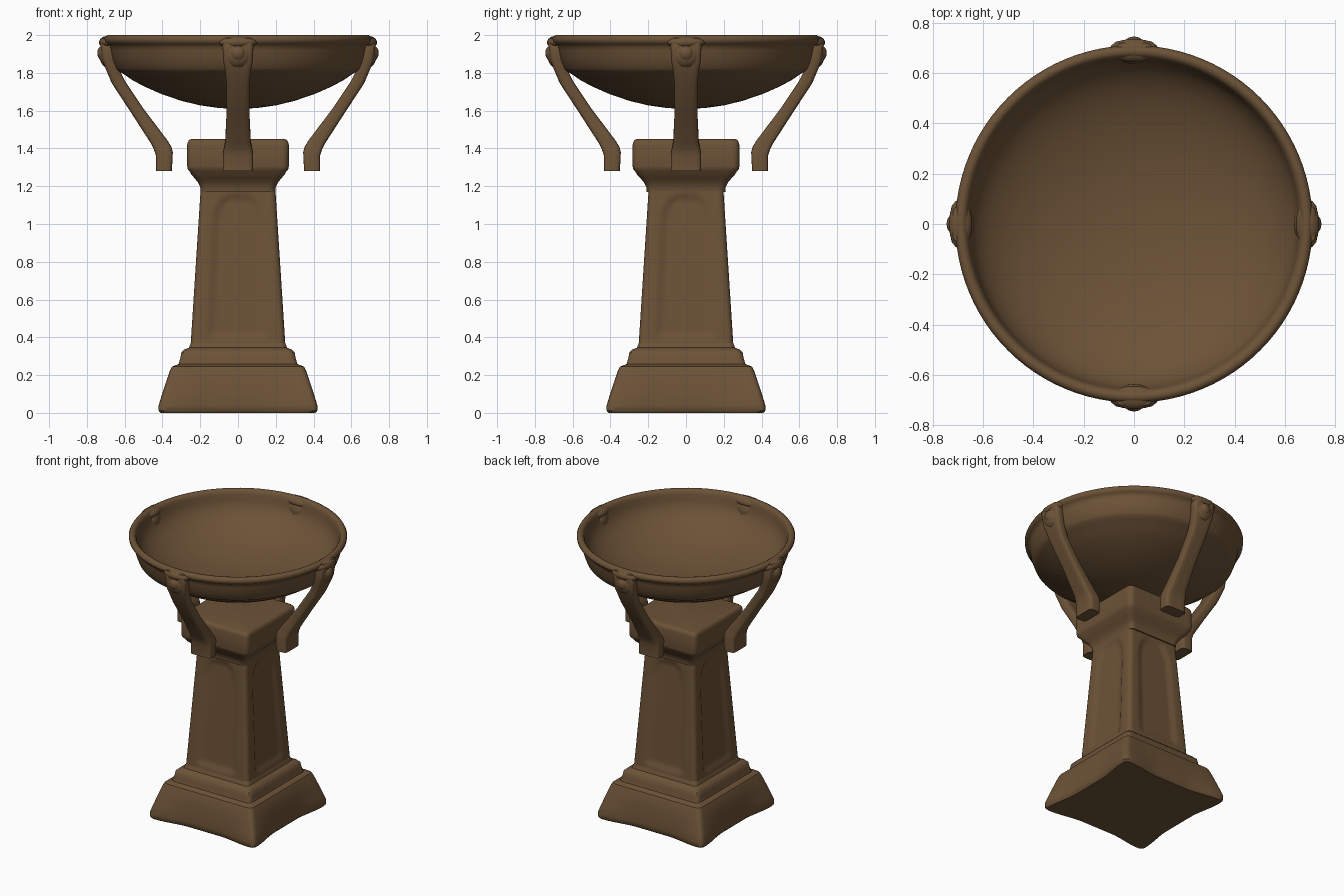
import bpy, bmesh, math
from mathutils import Vector, Matrix

if "Cube" in bpy.data.objects:
    bpy.data.objects.remove(bpy.data.objects["Cube"])

bronze = bpy.data.materials.new("brown bronze")
bronze.diffuse_color = (0.15, 0.085, 0.038, 1)
bronze.use_nodes = True
bronze.node_tree.nodes["Principled BSDF"].inputs["Base Color"].default_value = bronze.diffuse_color


def finish(name, bm, angle=40):
    bmesh.ops.recalc_face_normals(bm, faces=bm.faces)
    me = bpy.data.meshes.new(name)
    bm.to_mesh(me)
    bm.free()
    me.materials.append(bronze)
    ob = bpy.data.objects.new(name, me)
    bpy.context.collection.objects.link(ob)
    bpy.ops.object.select_all(action='DESELECT')
    ob.select_set(True)
    bpy.context.view_layer.objects.active = ob
    bpy.ops.object.shade_smooth_by_angle(angle=math.radians(angle))
    return ob


def rounded_rect(hx, hy, r, n):
    """Outline of a rectangle with rounded corners, n points per side."""
    pts = []
    for side in range(4):
        for i in range(n):
            t = math.sin((2 * i / n - 1) * math.pi / 2)  # denser near corners
            x, y = [(t, -1), (1, t), (-t, 1), (-1, -t)][side]
            p = Vector((x * hx, y * hy))
            q = Vector((max(-hx + r, min(hx - r, p.x)), max(-hy + r, min(hy - r, p.y))))
            pts.append(q + (p - q).normalized() * r)
    return pts


def loft(bm, rings, caps=True):
    loops = [[bm.verts.new(p) for p in ring] for ring in rings]
    n = len(loops[0])
    for a, b in zip(loops, loops[1:]):
        for i in range(n):
            j = (i + 1) % n
            bm.faces.new((a[i], a[j], b[j], b[i]))
    if caps:
        bm.faces.new(loops[0][::-1])
        bm.faces.new(loops[-1])


def smooth(a, b, x):
    t = max(0, min(1, (x - a) / (b - a)))
    return t * t * (3 - 2 * t)


# Square pedestal parts from (height, half width) profiles
def square_part(name, profile, r=0.03, stretch_y=1.0, n=28, shape=None):
    bm = bmesh.new()
    rings = []
    for z, h in profile:
        ring = []
        for p in rounded_rect(h, h * stretch_y, r, n):
            if shape:
                p = shape(p, z, h)
            ring.append((p.x, p.y, z))
        rings.append(ring)
    loft(bm, rings)
    return finish(name, bm)


def push_in(p, depth):
    """Move a point inward along the side it lies on."""
    k = 0 if abs(p.x) > abs(p.y) else 1
    p[k] -= math.copysign(depth, p[k])
    return p


# Plinth sides curve in slightly between the spreading corner feet
def hollow(p, z, h):
    t = min(abs(p.x), abs(p.y)) / h
    return push_in(p, 0.03 * (1 - smooth(0.3, 0.9, t)) * (1 - smooth(0.0, 0.22, z)))


square_part("plinth", [(0, 0.41), (0.012, 0.42), (0.04, 0.42), (0.09, 0.405), (0.16, 0.382),
                       (0.225, 0.36), (0.245, 0.35), (0.258, 0.315), (0.29, 0.305), (0.32, 0.3),
                       (0.335, 0.285), (0.345, 0.26), (0.37, 0.25)], shape=hollow)


# Shaft with a shallow arched panel on each side
def panel(p, z, h):
    s = min(abs(p.x), abs(p.y))
    w = h * 0.6
    spring = 1.0
    if z > spring:
        w *= math.sqrt(max(0, 1 - ((z - spring) / 0.17) ** 2))
    return push_in(p, 0.014 * smooth(-0.012, 0.02, w - s) * smooth(0.38, 0.43, z) * (1 - smooth(1.12, 1.17, z)))


shaft = [(0.34 + 0.84 * i / 48, 0.252 - 0.054 * i / 48) for i in range(49)]
square_part("shaft", shaft, shape=panel)

# Flared neck and square cap
square_part("cap", [(1.17, 0.198), (1.195, 0.2), (1.22, 0.212), (1.245, 0.232), (1.26, 0.246),
                    (1.278, 0.256), (1.29, 0.266), (1.305, 0.269), (1.42, 0.269), (1.436, 0.265),
                    (1.446, 0.257), (1.45, 0.245)], r=0.035, stretch_y=1.05)

# Shallow round bowl, turned from one profile
outer = [(0.2, 1.628), (0.3, 1.652), (0.41, 1.69), (0.5, 1.73), (0.56, 1.762), (0.61, 1.797),
         (0.635, 1.81), (0.648, 1.825), (0.665, 1.87), (0.677, 1.92), (0.68, 1.942),
         (0.695, 1.952), (0.708, 1.965), (0.71, 1.98), (0.703, 1.993), (0.69, 2.0),
         (0.675, 1.997), (0.664, 1.985), (0.658, 1.965)]
inner = [(0.655 * math.cos(a), 1.955 - 0.29 * math.sin(a))
         for a in [math.pi / 2 * i / 16 for i in range(1, 16)]]
profile = [(0.02, 1.61), (0.1, 1.614)] + outer + inner
bm = bmesh.new()
loft(bm, [[(r * math.cos(2 * math.pi * i / 96), r * math.sin(2 * math.pi * i / 96), z)
           for i in range(96)] for r, z in profile])
finish("bowl", bm, 50)

# Four bent legs with ornamental heads: inner point, outer point, half width
sections = [((0.35, 1.28), (0.435, 1.28), 0.08), ((0.345, 1.38), (0.435, 1.365), 0.08),
            ((0.353, 1.41), (0.445, 1.395), 0.075), ((0.375, 1.445), (0.46, 1.425), 0.068),
            ((0.5, 1.61), (0.56, 1.58), 0.06), ((0.6, 1.76), (0.668, 1.745), 0.062),
            ((0.635, 1.83), (0.7, 1.82), 0.07), ((0.65, 1.87), (0.715, 1.86), 0.078),
            ((0.66, 1.95), (0.728, 1.95), 0.082), ((0.67, 1.985), (0.72, 1.985), 0.07)]
# Ellipsoids of the head: centre, radii
lumps = [((0.685, 0, 1.9), (0.05, 0.08, 0.075)),
         ((0.712, 0, 1.905), (0.033, 0.042, 0.042)),
         ((0.69, 0, 1.962), (0.046, 0.1, 0.033))]


def leg(name, turn):
    bm = bmesh.new()
    rings = []
    for a, b, w in sections:
        a, b = Vector((a[0], 0, a[1])), Vector((b[0], 0, b[1]))
        mid, axis = (a + b) / 2, (b - a).normalized()
        rings.append([mid + axis * p.x + Vector((0, p.y, 0))
                      for p in rounded_rect((b - a).length / 2, w, 0.022, 8)])
    loft(bm, rings)
    for c, s in lumps:
        bmesh.ops.create_uvsphere(bm, u_segments=24, v_segments=14, radius=1,
                                  matrix=Matrix.Translation(c) @ Matrix.Diagonal((*s, 1)))
    bmesh.ops.rotate(bm, verts=bm.verts, cent=(0, 0, 0),
                     matrix=Matrix.Rotation(turn * math.pi / 2, 3, 'Z'))
    finish(name, bm, 50)


for k, side in enumerate(("right", "back", "left", "front")):
    leg(side + "_leg", k)
